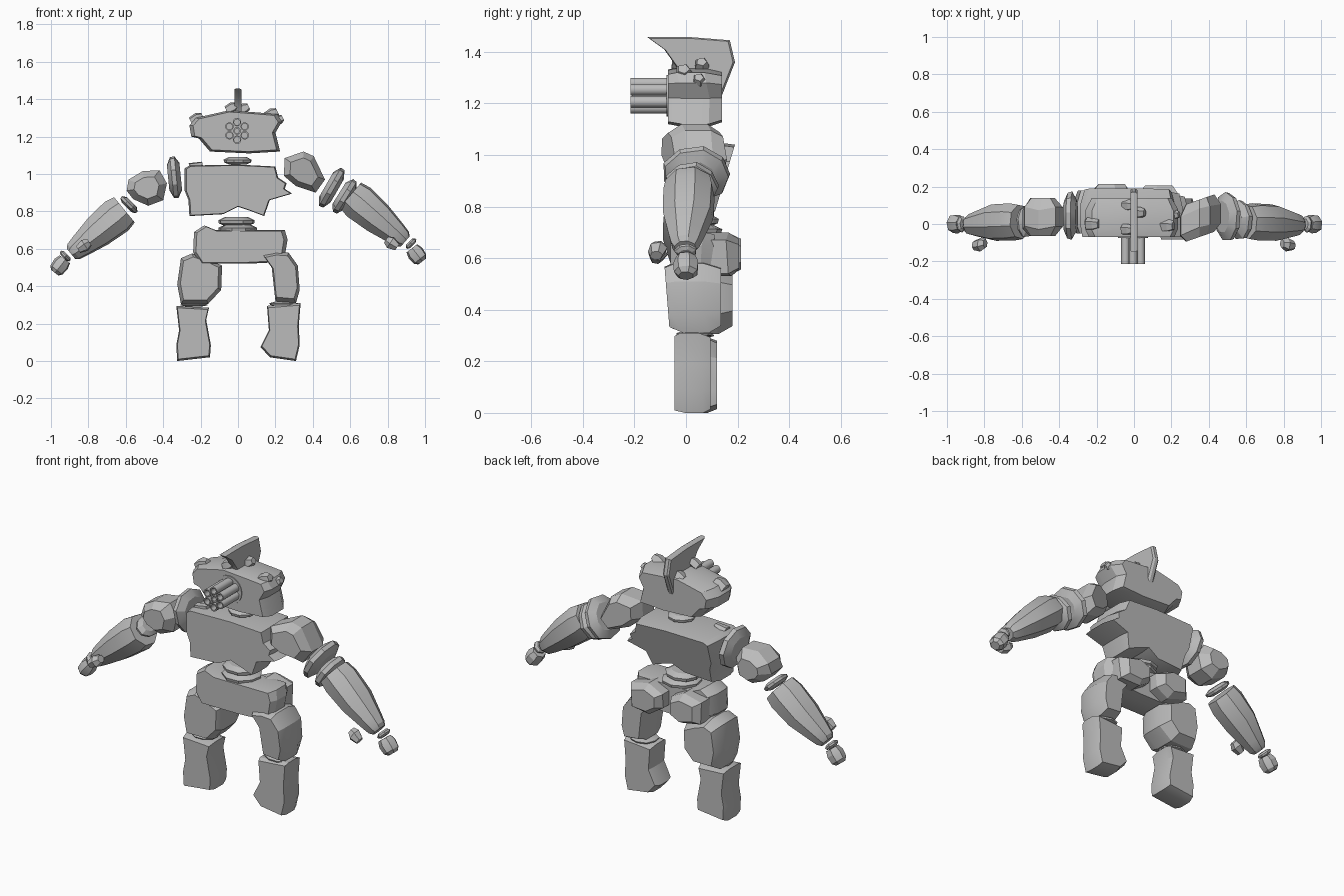
import bpy, bmesh, math, random
from mathutils import Vector

if "Cube" in bpy.data.objects:
    bpy.data.objects.remove(bpy.data.objects["Cube"])

random.seed(4)
stone = bpy.data.materials.new("grey stone")
stone.diffuse_color = (0.5, 0.5, 0.5, 1)
stone.use_nodes = True
stone.node_tree.nodes["Principled BSDF"].inputs["Base Color"].default_value = stone.diffuse_color


def finish(name, rings, angle=24):
    """Skin a list of equal-length point rings into a closed solid."""
    bm = bmesh.new()
    vs = [[bm.verts.new(p) for p in r] for r in rings]
    n = len(vs[0])
    for a, b in zip(vs, vs[1:]):
        for i in range(n):
            j = (i + 1) % n
            bm.faces.new((a[i], a[j], b[j], b[i]))
    bm.faces.new(vs[0])
    bm.faces.new(vs[-1])
    bmesh.ops.recalc_face_normals(bm, faces=bm.faces)
    me = bpy.data.meshes.new(name)
    bm.to_mesh(me)
    bm.free()
    me.materials.append(stone)
    ob = bpy.data.objects.new(name, me)
    bpy.context.collection.objects.link(ob)
    bpy.context.view_layer.objects.active = ob
    ob.select_set(True)
    bpy.ops.object.shade_smooth_by_angle(angle=math.radians(angle))
    ob.select_set(False)
    return ob


def rock(name, outline, y0, y1, front=0.85, back=0.8, tx=0.0, tf=0.0, tb=0.0, side=False):
    """Chiselled stone: front outline (x, z) lofted through the depth, ends shrunk.
    tx leans it along x; tf and tb tilt front and back along z;
    side=True reads the outline as (y, z)."""
    cx = sum(p[0] for p in outline) / len(outline)
    cz = sum(p[1] for p in outline) / len(outline)
    jit = [random.uniform(-0.012, 0.012) * (not side) for _ in outline]
    rings = []
    for t, s in ((0, front), (0.22, 1), (0.72, 1), (1, back)):
        y = y0 + (y1 - y0) * t
        mid = t in (0.22, 0.72)
        ring = []
        for (px, pz), j in zip(outline, jit):
            dx, dz = (px - cx) * s, (pz - cz) * s
            d = y + tx * dx + (tf + (tb - tf) * t) * dz + (j if mid else 0)
            ring.append((d, cx + dx, cz + dz) if side else (cx + dx, d, cz + dz))
        rings.append(ring)
    return finish(name, rings)


def limb(name, a, b, sections, n=7, jitter=0.08):
    """Stone lofted along a line in the x-z plane; sections are
    (position, half width, half depth, y centre)."""
    a, b = Vector((a[0], 0, a[1])), Vector((b[0], 0, b[1]))
    u = b - a
    v = Vector((-u.z, 0, u.x)).normalized()
    k = [1 - random.uniform(0, jitter) for _ in range(n)]
    rings = []
    for t, w, d, yc in sections:
        ring = []
        for i in range(n):
            q = math.tau * (i + 0.3) / n
            ring.append(a + u * t + v * w * k[i] * math.cos(q) * 1.04
                        + Vector((0, yc + d * k[i] * math.sin(q) * 1.04, 0)))
        rings.append(ring)
    return finish(name, rings)


def disc(name, c, axis, half, w, d, y, n=9):
    """Thin lens-shaped joint stone."""
    ax = Vector(axis).normalized() * half
    return limb(name, (c[0] - ax.x, c[1] - ax.y), (c[0] + ax.x, c[1] + ax.y),
                [(0, w * .65, d * .65, y), (0.35, w, d, y), (0.7, w * .97, d * .95, y),
                 (1, w * .6, d * .6, y)], n)


# Head, neck and crest
rock("head", [(-.26, 1.26), (-.225, 1.30), (-.05, 1.34), (.09, 1.33), (.21, 1.32), (.235, 1.28),
              (.20, 1.22), (.225, 1.12), (.06, 1.11), (-.15, 1.12), (-.21, 1.19), (-.25, 1.20)],
     -.07, .14, .92, .86)
rock("crest", [(-.15, 1.457), (.02, 1.457), (.17, 1.445), (.19, 1.36), (.135, 1.22), (.05, 1.22),
               (-.02, 1.29), (-.035, 1.34), (-.085, 1.41)], -.02, .018, .95, .95, side=True)
disc("neck", (0, 1.07), (0, -1), .02, .075, .075, .04)
for x, y, z, s in ((.18, -.01, 1.32, .035), (.215, .05, 1.29, .028), (-.22, .0, 1.295, .035),
                   (-.035, -.03, 1.355, .03), (.03, .06, 1.35, .03), (-.03, .10, 1.33, .03)):
    limb("head_chip", (x - s * .9, z - s * .5), (x + s * .9, z + s * .4),
         [(0, s * .8, s, y), (.6, s, s, y), (1, s * .6, s * .7, y)], 5)

# Rotary gun: open barrels around a central one, plus collar
GX, GZ = -.005, 1.23


def tube(name, x, z, r, hole, y0, y1, n):
    def circ(rad, y):
        return [(x + rad * math.cos(math.tau * i / n), y, z + rad * math.sin(math.tau * i / n))
                for i in range(n)]
    return finish(name, [circ(r, y1), circ(r, y0), circ(hole, y0), circ(hole, y0 + .05)], 40)


tube("centre_barrel", GX, GZ, .020, .013, -.21, .0, 12)
for i in range(6):
    q = math.tau * (i + .5) / 6
    tube("barrel", GX + .047 * math.cos(q), GZ + .047 * math.sin(q), .0225, .016, -.215, .0, 12)
tube("gun_collar", GX, GZ, .08, .066, -.075, .02, 20)

# Torso and waist: the back slopes in towards the waist
rock("torso", [(-.285, 1.03), (-.26, 1.045), (.0, 1.05), (.2, 1.04), (.215, .98), (.26, .95),
               (.25, .92), (.29, .895), (.17, .86), (.14, .775), (.06, .805), (0, .825),
               (-.08, .785), (-.26, .775), (-.265, .86), (-.285, .91)],
     -.07, .15, .97, .93, tb=.3)
limb("torso_chip", (-.26, 1.04), (-.19, 1.055), [(0, .02, .03, 0), (1, .012, .02, 0)], 5)
disc("waist_upper", (-.01, .745), (0, -1), .024, .10, .09, .04)
disc("waist_lower", (0, .705), (0, -1), .024, .105, .10, .04)

# Pelvis and the two lumps behind it
rock("pelvis", [(-.235, .69), (-.18, .725), (-.12, .70), (.25, .70), (.265, .65), (.245, .53),
                (.05, .52), (-.2, .52), (-.24, .58)], -.06, .11, .93, .9)
rock("hip_back_left", [(-.22, .68), (-.10, .70), (-.02, .66), (-.02, .57), (-.10, .53), (-.22, .56)],
     .06, .213, .95, .7)
rock("hip_back_right", [(.24, .67), (.12, .70), (.03, .66), (.03, .58), (.11, .53), (.23, .54)],
     .06, .205, .95, .7)

# Legs
rock("thigh_left", [(-.305, .55), (-.245, .575), (-.17, .55), (-.085, .51), (-.09, .38),
                    (-.16, .305), (-.305, .305), (-.325, .41)], -.05, .18, .85, .78)
rock("thigh_right", [(.13, .57), (.2, .585), (.27, .58), (.32, .51), (.33, .38), (.31, .31),
                     (.2, .32), (.19, .41), (.18, .5)], -.075, .135, .85, .82, tf=-.08)
rock("shin_left", [(-.33, .295), (-.155, .285), (-.17, .22), (-.145, .085), (-.15, .02),
                   (-.325, 0), (-.33, .085), (-.315, .165)], -.035, .12, .93, .9)
rock("shin_right", [(.155, .295), (.335, .31), (.325, .19), (.33, .085), (.31, 0), (.17, .02),
                    (.12, .075), (.165, .165)], -.045, .095, .93, .9)
disc("knee_left", (-.235, .30), (0, -1), .008, .075, .07, .04)
disc("knee_right", (.245, .305), (0, -1), .012, .08, .075, .03)

# Left arm: shoulder disc, upper arm, elbow
disc("shoulder_left", (-.34, .985), (-1, -.1), .034, .115, .13, .045)
rock("upper_arm_left", [(-.585, .97), (-.51, 1.015), (-.42, 1.02), (-.38, .95), (-.40, .86),
                        (-.48, .83), (-.56, .865), (-.595, .91)], -.065, .14, .62, .6)
disc("elbow_left", (-.582, .835), (-.7, -.7), .02, .06, .085, .015)

# Right arm: shoulder rock and elbow discs
rock("upper_arm_right", [(.25, 1.085), (.35, 1.12), (.405, 1.095), (.465, .97), (.415, .90),
                         (.31, .935), (.245, .99)], -.07, .13, .68, .7, tx=.35)
disc("elbow_upper_right", (.50, .925), (.87, -.5), .034, .118, .135, .04)
disc("elbow_lower_right", (.57, .88), (.8, -.5), .034, .105, .105, .02)

# Forearms, wrists, hands and thumbs
arm = [(0, .088, .092, .012), (.15, .10, .10, .012), (.5, .088, .098, .008),
       (.82, .064, .068, 0), (.95, .052, .055, -.003), (1, .036, .042, -.003)]
for side, a, b, hand, thumb in (("left", (-.607, .808), (-.893, .573), (-.955, .508), (-.825, .615)),
                                ("right", (.602, .888), (.895, .64), (.96, .568), (.822, .63))):
    limb("forearm_" + side, a, b, arm, 8, .03)
    s = -1 if side == "left" else 1
    wx, wz = b[0] + s * .03, b[1] - .012
    disc("wrist_" + side, (wx, wz), (s * .7, -.7), .014, .036, .045, 0, 7)
    hx, hz = hand
    limb("hand_" + side, (hx - s * .03, hz + .035), (hx + s * .025, hz - .036),
         [(0, .036, .04, 0), (.35, .046, .052, 0), (.8, .042, .048, 0), (1, .026, .03, 0)], 7)
    tx, tz = thumb
    limb("thumb_" + side, (tx - s * .03, tz + .02), (tx + s * .03, tz - .02),
         [(0, .022, .025, -.105), (.4, .036, .038, -.11), (1, .022, .025, -.115)], 6)
